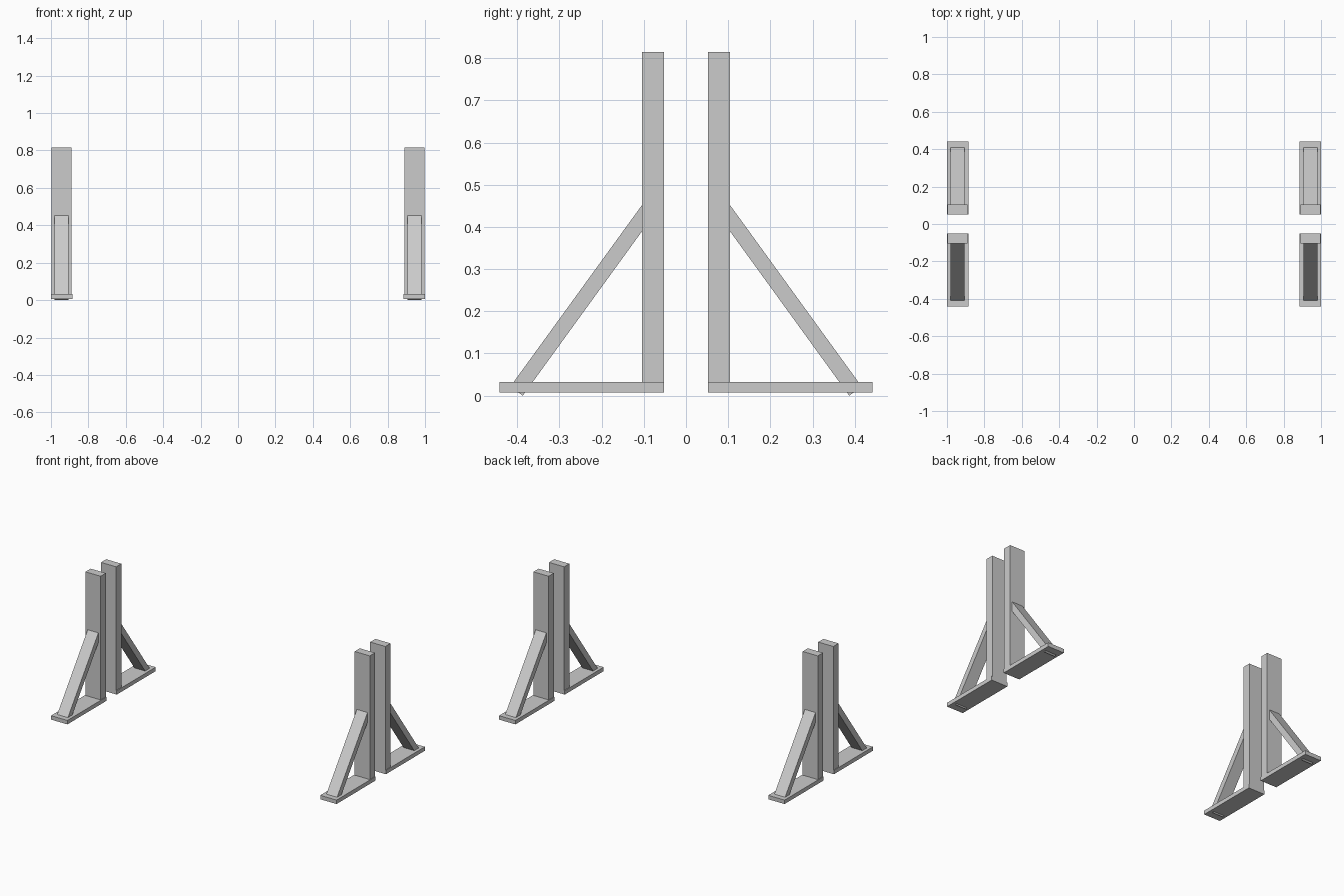
import bpy
import math
from mathutils import Matrix, Vector

cube = bpy.data.objects.get("Cube")
if cube:
    bpy.data.objects.remove(cube, do_unlink=True)

grey = bpy.data.materials.new("plain grey")
grey.use_nodes = True
colour = (0.6, 0.6, 0.6, 1)
grey.diffuse_color = colour
grey.node_tree.nodes["Principled BSDF"].inputs["Base Color"].default_value = colour


def box(name, centre, size, tilt=0):
    """Flat box, turned about the x axis, with its transform baked in."""
    bpy.ops.mesh.primitive_cube_add(size=1)
    obj = bpy.context.object
    obj.name = name
    obj.data.transform(Matrix.Translation(Vector(centre))
                       @ Matrix.Rotation(tilt, 4, "X")
                       @ Matrix.Diagonal((*size, 1)))
    obj.data.materials.append(grey)


SLOPE = math.atan2(0.437, 0.317)

# Two pairs of braced uprights, each pair mirrored front to back
for side, x in (("left", 0.943), ("right", -0.943)):
    for end, s in (("front", -1), ("back", 1)):
        label = f"{end}_{side}"
        # Foot plank on the ground
        box(f"{label}_foot", (x, s * 0.247, 0.0195), (0.114, 0.39, 0.025))
        # Upright standing on the inner end of the foot
        box(f"{label}_post", (x, s * 0.078, 0.4225), (0.106, 0.052, 0.785))
        # Diagonal brace, sunk into foot and post
        box(f"{label}_brace", (x, s * 0.2433, 0.2292), (0.075, 0.54, 0.0365),
            -s * SLOPE)
